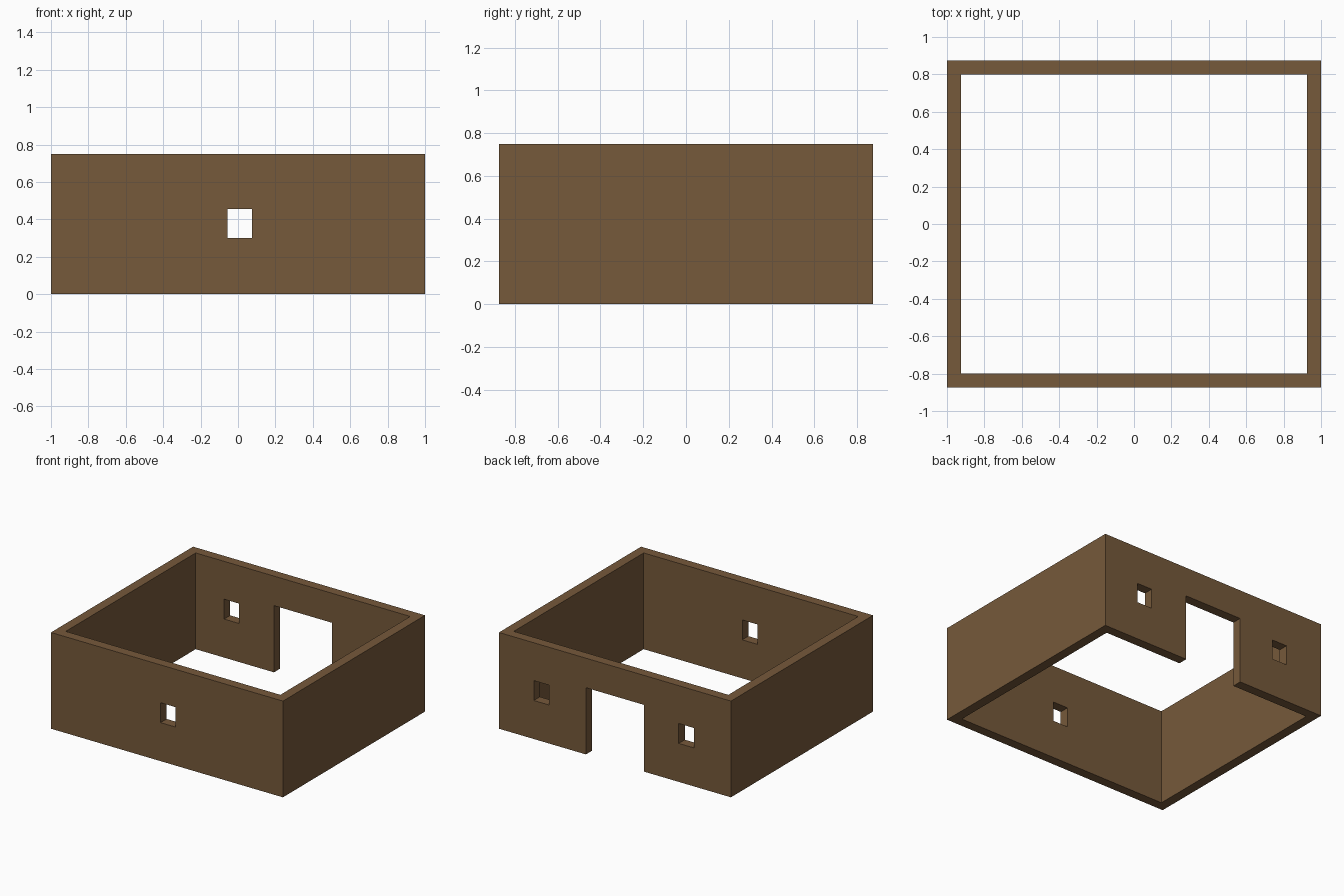
import bpy

if "Cube" in bpy.data.objects:
    bpy.data.objects.remove(bpy.data.objects["Cube"], do_unlink=True)

HALF_X, HALF_Y, HEIGHT, WALL = 1.0, 0.875, 0.75, 0.075

brown = bpy.data.materials.new("earth brown")
brown.use_nodes = True
brown.diffuse_color = (0.18, 0.10, 0.043, 1)
brown.node_tree.nodes["Principled BSDF"].inputs["Base Color"].default_value = brown.diffuse_color


def box(name, low, high):
    """Box spanning two opposite corners."""
    bpy.ops.mesh.primitive_cube_add(size=1, location=[(a + b) / 2 for a, b in zip(low, high)])
    obj = bpy.context.object
    obj.name = name
    obj.scale = [b - a for a, b in zip(low, high)]
    bpy.ops.object.transform_apply(location=True, rotation=False, scale=True)
    obj.data.materials.append(brown)
    return obj


def cut(target, low, high):
    """Subtract a box from the target, then discard the cutter."""
    cutter = box("cutter", low, high)
    cutter.hide_render = True
    mod = target.modifiers.new("opening", 'BOOLEAN')
    mod.operation = 'DIFFERENCE'
    mod.solver = 'EXACT'
    mod.object = cutter
    bpy.context.view_layer.objects.active = target
    bpy.ops.object.modifier_apply(modifier=mod.name)
    mesh = cutter.data
    bpy.data.objects.remove(cutter, do_unlink=True)
    bpy.data.meshes.remove(mesh)


# Four walls, open above and below
walls = box("house_walls", (-HALF_X, -HALF_Y, 0), (HALF_X, HALF_Y, HEIGHT))
inner_x, inner_y = HALF_X - WALL, HALF_Y - WALL
cut(walls, (-inner_x, -inner_y, -0.1), (inner_x, inner_y, HEIGHT + 0.1))

# Windows: one in the front wall, two in the back wall
for x, side in ((0.01, -1), (-0.615, 1), (0.635, 1)):
    y = side * (HALF_Y - WALL / 2)
    cut(walls, (x - 0.065, y - WALL, 0.30), (x + 0.065, y + WALL, 0.455))

# Doorway in the back wall
cut(walls, (-0.25, inner_y - 0.1, -0.1), (0.25, HALF_Y + 0.1, 0.52))
